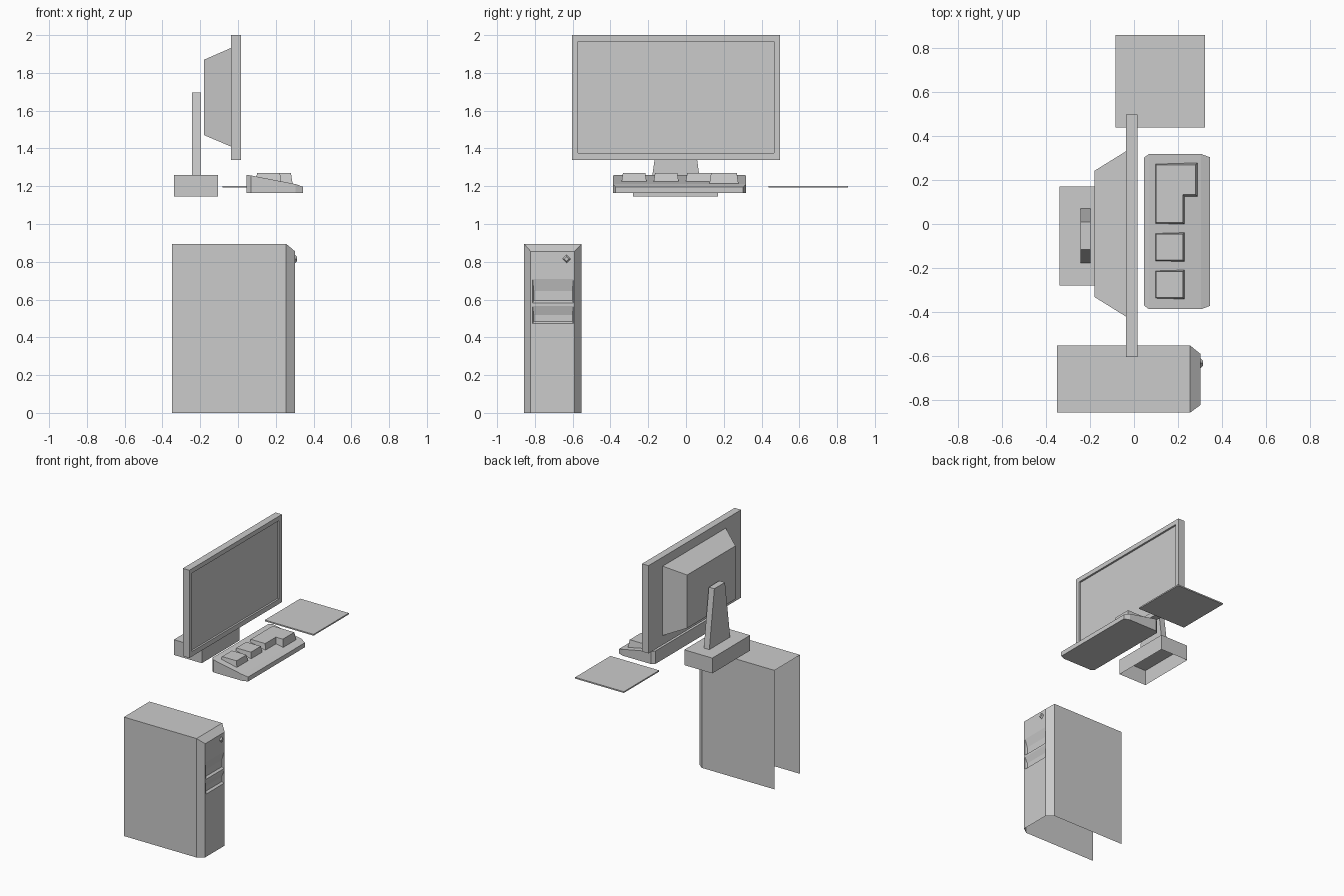
import bpy, bmesh, math
from mathutils import Matrix

if "Cube" in bpy.data.objects:
    bpy.data.objects.remove(bpy.data.objects["Cube"])


def finish(name, bm):
    bmesh.ops.remove_doubles(bm, verts=bm.verts, dist=1e-5)
    bmesh.ops.recalc_face_normals(bm, faces=bm.faces)
    mesh = bpy.data.meshes.new(name)
    bm.to_mesh(mesh)
    bm.free()
    obj = bpy.data.objects.new(name, mesh)
    bpy.context.collection.objects.link(obj)
    return obj


def loft(bm, rings, closed=True, start=True, end=True):
    """Skin equal-length rings of points; optionally cap the ends."""
    vs = [[bm.verts.new(p) for p in r] for r in rings]
    n = len(vs[0])
    for a, b in zip(vs, vs[1:]):
        for i in range(n if closed else n - 1):
            j = (i + 1) % n
            bm.faces.new((a[i], a[j], b[j], b[i]))
    if start:
        bm.faces.new(vs[0])
    if end:
        bm.faces.new(vs[-1])


def rect_x(x, y0, y1, z0, z1):
    return [(x, y0, z0), (x, y0, z1), (x, y1, z1), (x, y1, z0)]


def rect_z(z, x0, x1, y0, y1):
    return [(x0, y0, z), (x1, y0, z), (x1, y1, z), (x0, y1, z)]


def solid(name, rings, **caps):
    bm = bmesh.new()
    loft(bm, rings, **caps)
    return finish(name, bm)


# Tower case: shell open at the back and bottom, chamfered towards the front
FX = 0.302
bm = bmesh.new()
loft(bm, [rect_x(-0.35, -0.857, -0.552, 0, 0.895),
          rect_x(0.255, -0.857, -0.552, 0, 0.895),
          rect_x(FX, -0.822, -0.59, 0, 0.855)],
     closed=False, start=False, end=False)

# Front panel as a grid, with two drive bays left out and recessed
ys = [-0.822, -0.812, -0.596, -0.59]
zs = [0, 0.472, 0.567, 0.583, 0.71, 0.855]
for i in range(3):
    for k in range(5):
        y0, y1, z0, z1 = ys[i], ys[i + 1], zs[k], zs[k + 1]
        if i == 1 and k in (1, 3):
            deep, mid = FX - 0.015, (z0 + z1) / 2
            profile = [(FX, z1, 0), (deep, mid, 0.006), (deep, z0 + 0.011, 0.006), (FX, z0, 0)]
            loft(bm, [[(x, y0 + d, z) for x, z, d in profile],
                      [(x, y1 - d, z) for x, z, d in profile]], closed=False)
        else:
            bm.faces.new([bm.verts.new(p) for p in rect_x(FX, y0, y1, z0, z1)])
finish("tower_case", bm)

# Power button: small four-sided stud
bm = bmesh.new()
bmesh.ops.create_cone(bm, cap_ends=True, segments=4, radius1=0.023, radius2=0.012, depth=0.012,
                      matrix=Matrix.Translation((FX + 0.005, -0.632, 0.815))
                      @ Matrix.Rotation(math.radians(90), 4, 'Y'))
finish("power_button", bm)

# Monitor panel with recessed screen
SCREEN = (-0.571, 0.465, 1.377, 1.966)
FRAME = (-0.603, 0.498, 1.34, 2.0)
solid("monitor_panel", [rect_x(-0.037, *FRAME), rect_x(0.017, *FRAME),
                        rect_x(0.017, *SCREEN), rect_x(0.003, *SCREEN)])

# Tapered monitor back
solid("monitor_back", [rect_x(-0.037, -0.42, 0.33, 1.41, 1.932),
                       rect_x(-0.179, -0.332, 0.242, 1.47, 1.87)], end=True, start=False)

# Stand: hollow foot and tapered neck
solid("stand_foot", [rect_z(1.145, -0.338, -0.105, -0.28, 0.17),
                     rect_z(1.26, -0.338, -0.105, -0.28, 0.17)], start=False)
solid("stand_neck", [rect_z(1.26, -0.243, -0.197, -0.178, 0.07),
                     rect_z(1.695, -0.243, -0.197, -0.116, 0.01)], start=False)

# Mouse mat
solid("mouse_mat", [rect_z(1.192, -0.083, 0.322, 0.438, 0.858),
                    rect_z(1.202, -0.083, 0.322, 0.438, 0.858)])

# Keyboard wedge with clipped corners
solid("keyboard_body", [rect_x(x, -0.387 + c, 0.318 - c, 1.163, z) for x, c, z in
                        [(0.045, 0.017, 1.26), (0.068, 0, 1.257),
                         (0.305, 0, 1.211), (0.345, 0.015, 1.197)]])

# Key blocks: raised, slightly tapered
def key_block(name, outline):
    bm = bmesh.new()
    base = bm.faces.new([bm.verts.new((x, y, 1.2)) for x, y in outline])
    bm.normal_update()
    bmesh.ops.inset_individual(bm, faces=[base], thickness=0.011, depth=0.071,
                               use_even_offset=True)
    finish(name, bm)


for name, y0, y1 in [("keys_left", -0.345, -0.205), ("keys_middle", -0.175, -0.035)]:
    key_block(name, [(0.09, y0), (0.233, y0), (0.233, y1), (0.09, y1)])
key_block("keys_right", [(0.09, -0.005), (0.233, -0.005), (0.233, 0.122), (0.291, 0.122),
                         (0.291, 0.28), (0.09, 0.28)])
